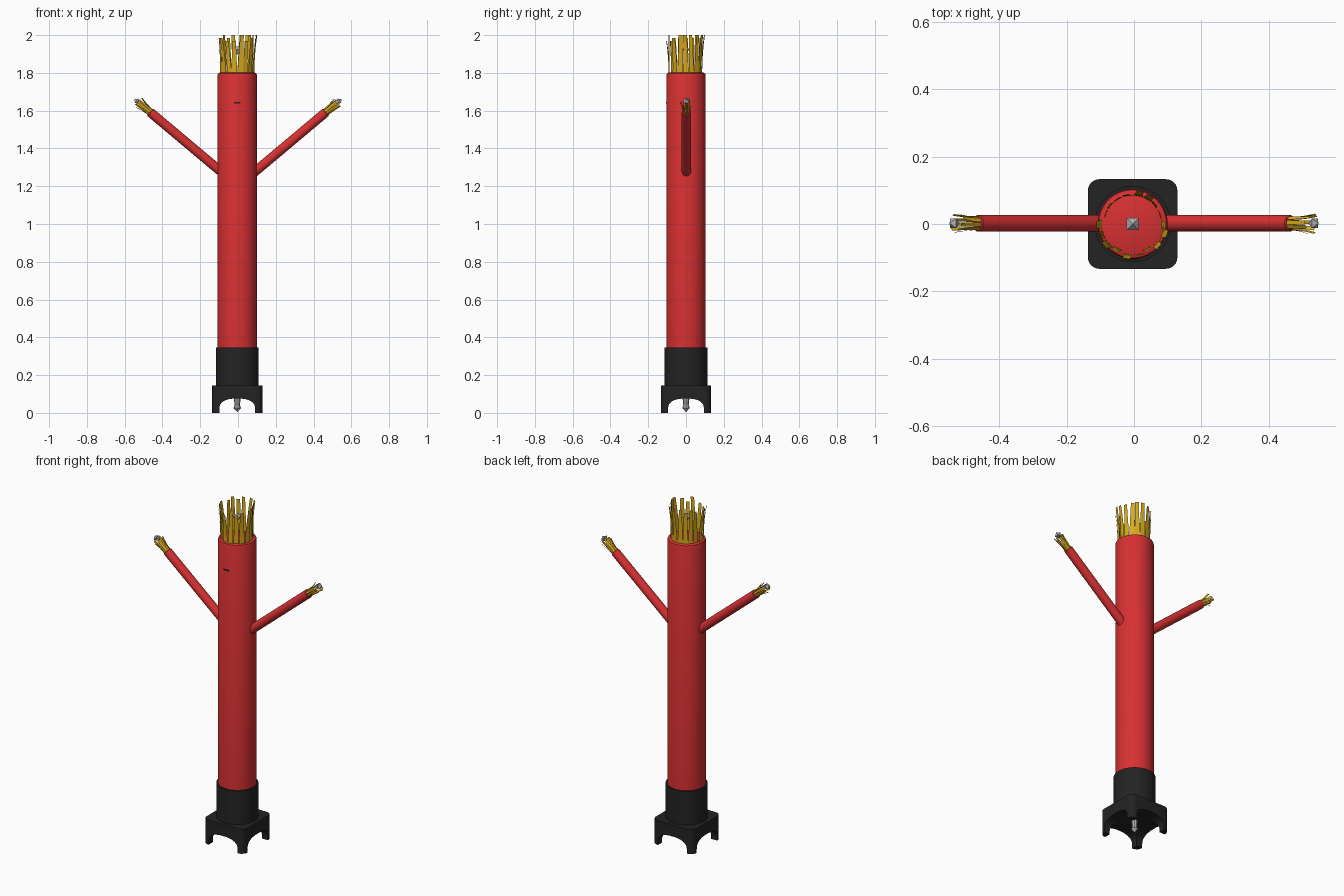
import bpy, bmesh, math, random
from mathutils import Vector, Matrix

random.seed(4)
if "Cube" in bpy.data.objects:
    bpy.data.objects.remove(bpy.data.objects["Cube"], do_unlink=True)

CX = -0.004  # shared centre line of the tube and blower


def material(name, rgb):
    m = bpy.data.materials.new(name)
    m.use_nodes = True
    m.diffuse_color = (*rgb, 1)
    m.node_tree.nodes["Principled BSDF"].inputs["Base Color"].default_value = (*rgb, 1)
    return m


RED = material("red fabric", (0.68, 0.03, 0.032))
YELLOW = material("yellow streamers", (0.68, 0.4, 0.012))
BLACK = material("black plastic", (0.017, 0.017, 0.017))
GREY = material("grey metal", (0.45, 0.45, 0.47))


def finish(name, bm, mat, smooth=True):
    me = bpy.data.meshes.new(name)
    bm.to_mesh(me)
    bm.free()
    me.materials.append(mat)
    ob = bpy.data.objects.new(name, me)
    bpy.context.collection.objects.link(ob)
    bpy.ops.object.select_all(action='DESELECT')
    ob.select_set(True)
    bpy.context.view_layer.objects.active = ob
    if smooth:
        bpy.ops.object.shade_smooth_by_angle(angle=math.radians(35))
    return ob


def along(start, end):
    """Matrix whose origin is start and whose z axis points at end."""
    d = Vector(end) - Vector(start)
    return Matrix.Translation(start) @ d.to_track_quat('Z', 'Y').to_matrix().to_4x4()


def lathe(name, profile, mat, matrix, sides=32, smooth=True):
    """Turn (radius, height) points round the local z axis; zero radius closes it."""
    bm = bmesh.new()
    vs = [bm.verts.new((r, 0, z)) for r, z in profile]
    es = [bm.edges.new(p) for p in zip(vs, vs[1:])]
    bmesh.ops.spin(bm, geom=vs + es, axis=(0, 0, 1), cent=(0, 0, 0),
                   angle=math.tau, steps=sides, use_duplicate=False)
    bmesh.ops.remove_doubles(bm, verts=bm.verts, dist=1e-5)
    bmesh.ops.recalc_face_normals(bm, faces=bm.faces)
    bm.transform(matrix)
    return finish(name, bm, mat, smooth)


def streamers(name, matrix, count, radius, length, flare):
    """Ring of loose ribbons, close together at the root and parted at the tip."""
    bm = bmesh.new()
    steps = 4
    for i in range(count):
        mid = math.tau * i / count
        lean = random.uniform(-0.1, 0.1)
        tall = length * random.choice((1, 1, 0.93, 0.85))
        spread = flare * random.uniform(0.1, 1)
        inset = radius * random.choice((0, 0.07))
        rows = []
        for s in range(steps + 1):
            t = s / steps
            half = math.pi / count * (0.98 - 0.4 * t)
            r = radius - inset + spread * t * t
            rows.append([bm.verts.new((r * math.cos(a), r * math.sin(a), tall * t))
                         for a in (mid + lean * t - half, mid + lean * t + half)])
        for a, b in zip(rows, rows[1:]):
            bm.faces.new((a[0], a[1], b[1], b[0]))
    bm.transform(matrix)
    return finish(name, bm, YELLOW, False)


def diamond(name, matrix, half, low, high):
    square = Matrix.Rotation(math.pi / 4, 4, 'Z')
    return lathe(name, [(0, -low), (half * math.sqrt(2), 0), (0, high)],
                 GREY, matrix @ square, 4, False)


centre = Matrix.Translation((CX, 0, 0))

# Main tube and blower collar
lathe("body_tube", [(0, 0.3), (0.104, 0.3), (0.104, 1.788), (0.101, 1.797),
                    (0.094, 1.801), (0, 1.801)], RED, centre, 40)
lathe("blower_collar", [(0, 0.13), (0.113, 0.13), (0.113, 0.345),
                        (0.104, 0.345), (0.104, 0.32)], BLACK, centre, 40)

# Blower base: rounded square block
bm = bmesh.new()
bmesh.ops.create_cube(bm, size=1, matrix=Matrix.Translation((CX, 0, 0.0725))
                      @ Matrix.Diagonal((0.266, 0.266, 0.145, 1)))
upright = [e for e in bm.edges if abs(e.verts[0].co.z - e.verts[1].co.z) > 0.1]
bmesh.ops.bevel(bm, geom=upright, offset=0.034, segments=6, profile=0.5, affect='EDGES')
base = finish("blower_base", bm, BLACK)

# Arched openings through both directions leave four corner legs
for k in range(2):
    bm = bmesh.new()
    outline = [(-0.095, -0.05)]
    for i in range(17):
        a = math.pi * (1 - i / 16)
        c, s = math.cos(a), math.sin(a)
        outline.append((0.095 * math.copysign(abs(c) ** 0.8, c), 0.02 + 0.056 * s ** 0.8
                        if s > 1e-6 else 0.02))
    outline.append((0.095, -0.05))
    face = bm.faces.new([bm.verts.new((x, -0.3, z)) for x, z in outline])
    out = bmesh.ops.extrude_face_region(bm, geom=[face])["geom"]
    bmesh.ops.translate(bm, vec=(0, 0.6, 0),
                        verts=[v for v in out if isinstance(v, bmesh.types.BMVert)])
    bmesh.ops.recalc_face_normals(bm, faces=bm.faces)
    bm.transform(centre @ Matrix.Rotation(k * math.pi / 2, 4, 'Z'))
    cutter = finish("arch_cutter", bm, BLACK, False)
    cutter.hide_render = True
    mod = base.modifiers.new("arch", 'BOOLEAN')
    mod.operation, mod.solver, mod.object = 'DIFFERENCE', 'EXACT', cutter
    bpy.context.view_layer.objects.active = base
    bpy.ops.object.modifier_apply(modifier=mod.name)
    bpy.data.objects.remove(cutter, do_unlink=True)

# Spindle under the blower
lathe("blower_spindle", [(0, 0.004), (0.02, 0.026), (0.014, 0.04), (0.019, 0.085), (0, 0.085)],
      GREY, centre, 8, False)

# Crown streamers and the tip inside them
streamers("crown_streamers", Matrix.Translation((CX, 0, 1.798)), 18, 0.092, 0.202, 0.018)
diamond("crown_tip", Matrix.Translation((CX, 0, 1.925)), 0.018, 0.03, 0.02)

# Arms, each with streamers and a tip
for side, word in ((1, "left"), (-1, "right")):
    shoulder = Vector((side * 0.06, 0.002, 1.252))
    wrist = Vector((side * 0.465, 0.002, 1.592))
    reach = (wrist - shoulder).length
    lathe(word + "_arm", [(0, 0), (0.025, 0), (0.025, reach - 0.003), (0.022, reach), (0, reach)],
          RED, along(shoulder, wrist), 20)
    hand = along(wrist, wrist * 2 - shoulder)
    streamers(word + "_hand_streamers", hand, 9, 0.021, 0.086, 0.013)
    diamond(word + "_hand_tip", hand @ Matrix.Translation((0, 0, 0.094)), 0.014, 0.025, 0.014)

# Small dark mark on the front
bm = bmesh.new()
bmesh.ops.create_cube(bm, size=1, matrix=Matrix.Translation((CX, -0.1025, 1.643))
                      @ Matrix.Diagonal((0.036, 0.006, 0.008, 1)))
finish("front_mark", bm, BLACK, False)
